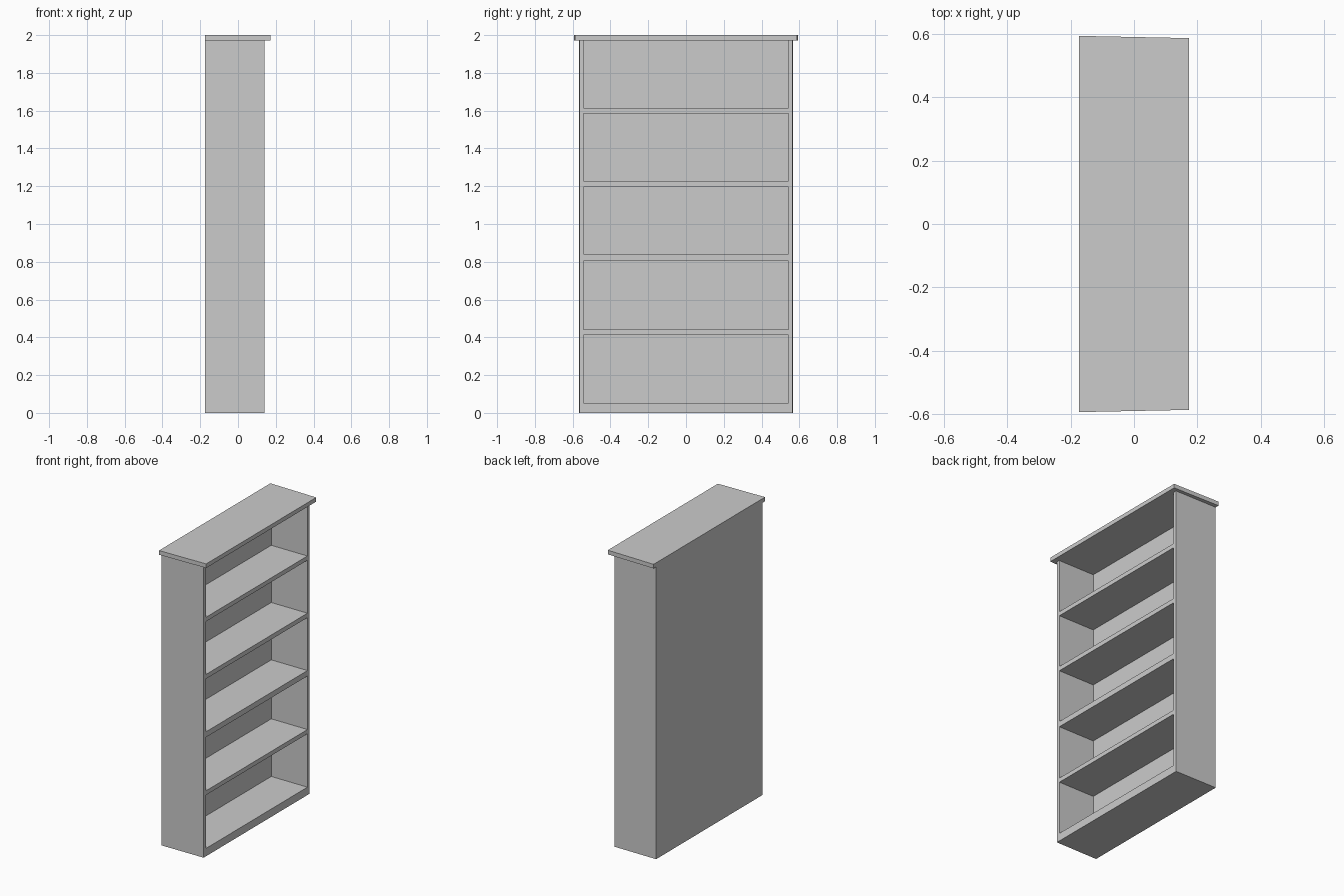
import bpy, bmesh
from mathutils import Vector

if "Cube" in bpy.data.objects:
    bpy.data.objects.remove(bpy.data.objects["Cube"])

BACK, FRONT, LIP = -0.174, 0.139, 0.173
TOP_Z = 1.972
# z range of each open compartment
BAYS = [(0.053, 0.413), (0.442, 0.803), (0.840, 1.197), (1.227, 1.584), (1.613, TOP_Z)]
INNER_Y = 0.542
BAY_DEPTH = 0.27


def tapered_box(x0, x1, half_back, half_front, z0, z1):
    """Box whose width changes slightly from back to front."""
    bm = bmesh.new()
    bmesh.ops.create_cube(bm, size=2)
    for v in bm.verts:
        half = half_front if v.co.x > 0 else half_back
        v.co = Vector((x1 if v.co.x > 0 else x0, v.co.y * half, z1 if v.co.z > 0 else z0))
    return bm


def cut(bm, co, no):
    geom = bm.verts[:] + bm.edges[:] + bm.faces[:]
    bmesh.ops.bisect_plane(bm, geom=geom, dist=1e-5, plane_co=co, plane_no=no)


def add_object(name, bm):
    mesh = bpy.data.meshes.new(name)
    bm.to_mesh(mesh)
    bm.free()
    obj = bpy.data.objects.new(name, mesh)
    bpy.context.collection.objects.link(obj)
    return obj


# Carcass: sides, back, base and shelves, with the bays sunk into the front
bm = tapered_box(BACK, FRONT, 0.567, 0.565, 0, TOP_Z)
for y in (-INNER_Y, INNER_Y):
    cut(bm, (0, y, 0), (0, 1, 0))
for bay in BAYS:
    for z in bay:
        if z < TOP_Z:
            cut(bm, (0, 0, z), (0, 0, 1))

bm.normal_update()
bays = []
for f in bm.faces:
    c = f.calc_center_median()
    if f.normal.x > 0.9 and abs(c.y) < INNER_Y and any(a < c.z < b for a, b in BAYS):
        bays.append(f)
sunk = bmesh.ops.extrude_discrete_faces(bm, faces=bays)["faces"]
for f in sunk:
    for v in f.verts:
        v.co.x -= BAY_DEPTH

# The top board closes the carcass, so its own top faces are removed
lid = [f for f in bm.faces if all(abs(v.co.z - TOP_Z) < 1e-4 for v in f.verts)]
bmesh.ops.delete(bm, geom=lid, context='FACES')
add_object("carcass", bm)

# Overhanging top board, flush at the back
add_object("top_board", tapered_box(BACK, LIP, 0.594, 0.587, TOP_Z, 2.0))
